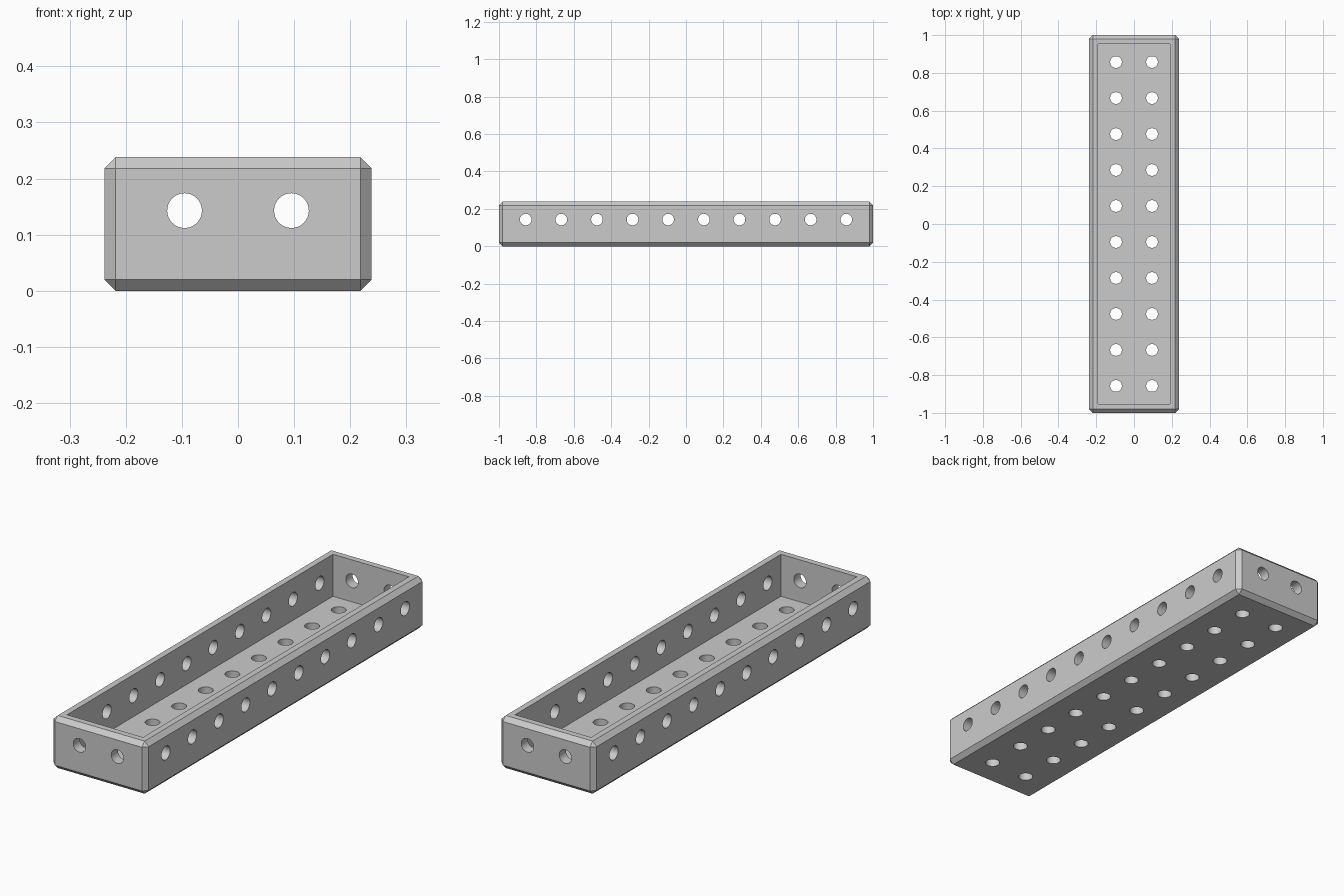
import bpy, bmesh, math
from mathutils import Matrix, Vector

cube = bpy.data.objects.get("Cube")
if cube:
    bpy.data.objects.remove(cube, do_unlink=True)

PITCH = 2 / 10.5            # hole spacing; the tray is 2.5 x 10.5 x 1.25 pitches
WALL = PITCH / 4
WIDTH, LENGTH, HEIGHT = 2.5 * PITCH, 2.0, 1.25 * PITCH
CHAMFER = 0.02
HOLE_RADIUS = 0.031

grey = bpy.data.materials.new("plain grey")
grey.use_nodes = True
colour = (0.6, 0.6, 0.6, 1)
grey.diffuse_color = colour
grey.node_tree.nodes["Principled BSDF"].inputs["Base Color"].default_value = colour


def make_object(name, bm):
    mesh = bpy.data.meshes.new(name)
    bm.to_mesh(mesh)
    bm.free()
    mesh.materials.append(grey)
    obj = bpy.data.objects.new(name, mesh)
    bpy.context.collection.objects.link(obj)
    return obj


def add_box(bm, size, centre):
    bmesh.ops.create_cube(bm, size=1, matrix=Matrix.Translation(centre) @ Matrix.Diagonal((*size, 1)))


def make_drills(name, centres, axis, depth):
    """One cutter holding a row of parallel cylinders."""
    bm = bmesh.new()
    turn = Vector((0, 0, 1)).rotation_difference(Vector(axis)).to_matrix().to_4x4()
    for centre in centres:
        bmesh.ops.create_cone(bm, cap_ends=True, segments=32, radius1=HOLE_RADIUS,
                              radius2=HOLE_RADIUS, depth=depth,
                              matrix=Matrix.Translation(centre) @ turn)
    return make_object(name, bm)


# Outer body with every edge chamfered
bm = bmesh.new()
add_box(bm, (WIDTH, LENGTH, HEIGHT), (0, 0, HEIGHT / 2))
bmesh.ops.bevel(bm, geom=bm.edges[:], offset=CHAMFER, segments=1, affect='EDGES')
tray = make_object("perforated_tray", bm)

# Open cavity
bm = bmesh.new()
add_box(bm, (WIDTH - 2 * WALL, LENGTH - 2 * WALL, HEIGHT), (0, 0, WALL + HEIGHT / 2))
cavity = make_object("cavity_cutter", bm)

# Hole rows through the floor, side walls and end walls
xs = [-PITCH / 2, PITCH / 2]
ys = [(i - 4.5) * PITCH for i in range(10)]
hole_z = WALL + PITCH / 2
cutters = [
    cavity,
    make_drills("floor_drills", [(x, y, WALL / 2) for x in xs for y in ys], (0, 0, 1), WALL * 2),
    make_drills("side_drills", [(0, y, hole_z) for y in ys], (1, 0, 0), WIDTH * 1.5),
    make_drills("end_drills", [(x, 0, hole_z) for x in xs], (0, 1, 0), LENGTH * 1.2),
]

bpy.ops.object.select_all(action='DESELECT')
tray.select_set(True)
bpy.context.view_layer.objects.active = tray
for cutter in cutters:
    cut = tray.modifiers.new(cutter.name, 'BOOLEAN')
    cut.operation = 'DIFFERENCE'
    cut.solver = 'EXACT'
    cut.object = cutter
    bpy.ops.object.modifier_apply(modifier=cut.name)
    bpy.data.objects.remove(cutter, do_unlink=True)

# Round hole walls, crisp chamfers
bpy.ops.object.shade_smooth_by_angle(angle=math.radians(30))
